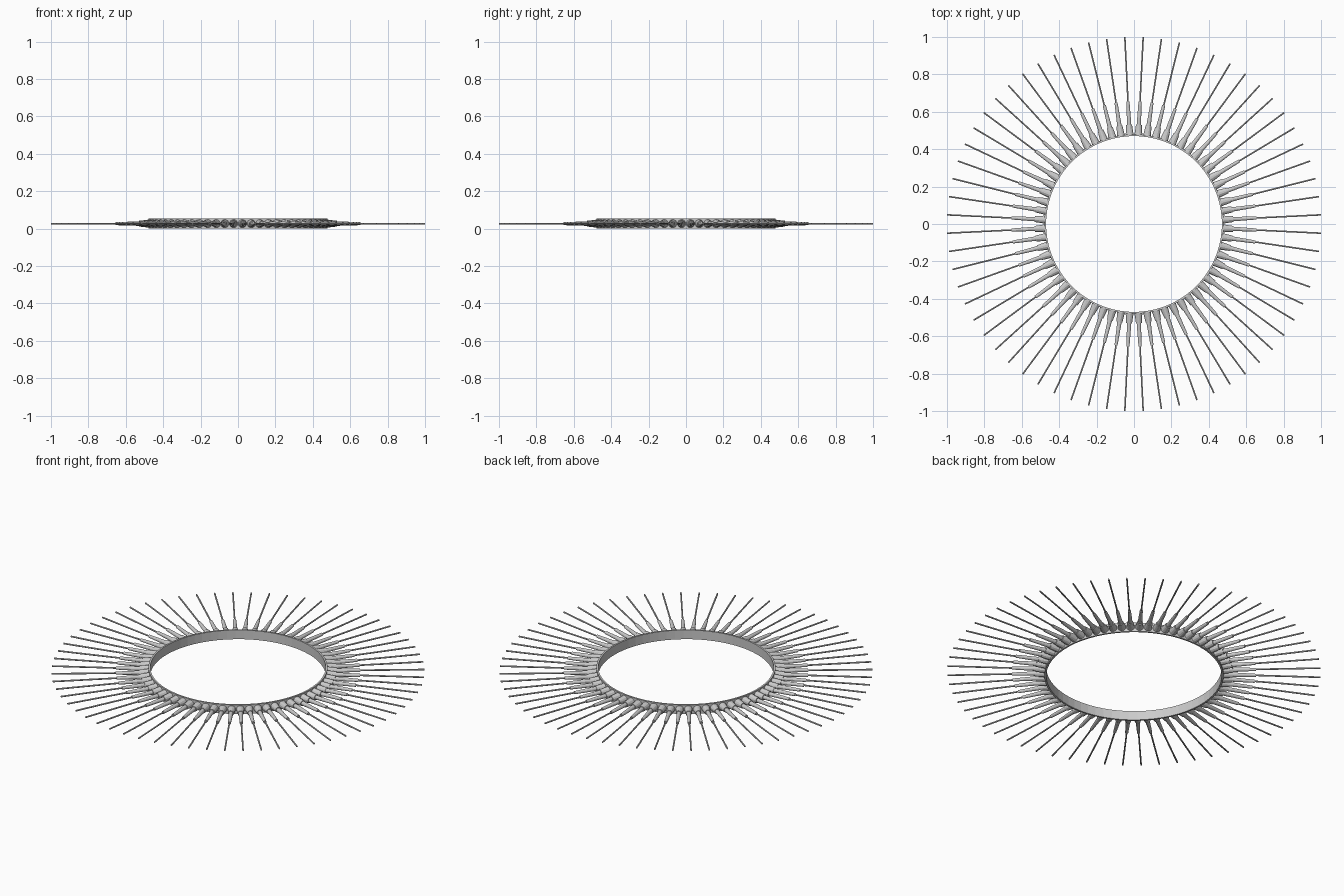
import bpy, bmesh, math
from mathutils import Matrix

if "Cube" in bpy.data.objects:
    bpy.data.objects.remove(bpy.data.objects["Cube"])

N = 64          # spokes around the ring
ZC = 0.027      # mid height


def mesh_object(name, bm):
    bmesh.ops.recalc_face_normals(bm, faces=bm.faces)
    me = bpy.data.meshes.new(name)
    bm.to_mesh(me)
    bm.free()
    ob = bpy.data.objects.new(name, me)
    bpy.context.collection.objects.link(ob)
    return ob


def lathe(bm, profile, sides, matrix, closed=False):
    """Revolve (radius, height) points about z, then place with matrix."""
    rings = [[bm.verts.new(matrix @ Matrix.Rotation(math.tau * (i + 0.5) / sides, 4, 'Z')
                           @ Matrix.Translation((r, 0, h)).translation)
              for i in range(sides)] for r, h in profile]
    pairs = list(zip(rings, rings[1:] + rings[:1]))
    for a, b in pairs if closed else pairs[:-1]:
        for i in range(sides):
            j = (i + 1) % sides
            bm.faces.new((a[i], a[j], b[j], b[i]))
    if not closed:
        bm.faces.new(rings[0])
        bm.faces.new(rings[-1])


def spokes(name, profile, sides):
    """Radial array of lathed pieces; profile heights are distances from centre."""
    bm = bmesh.new()
    for k in range(N):
        m = (Matrix.Translation((0, 0, ZC))
             @ Matrix.Rotation(math.tau * (k + 0.5) / N, 4, 'Z')
             @ Matrix.Rotation(math.pi / 2, 4, 'Y'))
        lathe(bm, profile, sides, m)
    return mesh_object(name, bm)


# Thin hoop
bm = bmesh.new()
lathe(bm, [(0.47, 0), (0.48, 0), (0.48, 2 * ZC), (0.47, 2 * ZC)], 64, Matrix(), closed=True)
mesh_object("hoop", bm)

# Tapered sockets, sleeves and thin rods
spokes("sockets", [(0.023, 0.475), (0.021, 0.487), (0.016, 0.53)], 12)
spokes("sleeves", [(0.0125, 0.52), (0.0085, 0.655)], 12)
spokes("rods", [(0.0045, 0.64), (0.0045, 1.0)], 8)
